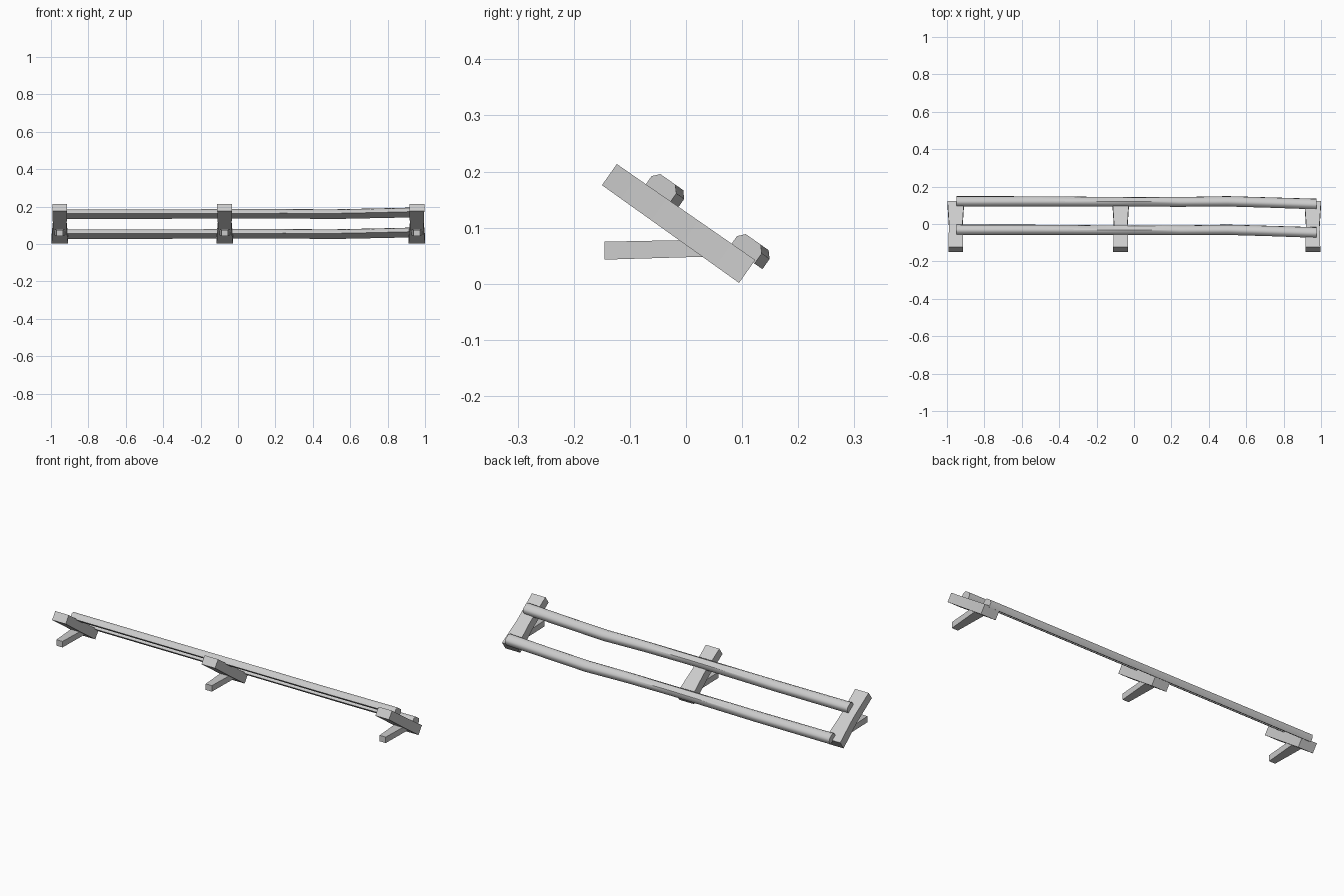
import bpy, bmesh, math
from mathutils import Vector

cube = bpy.data.objects.get("Cube")
if cube:
    bpy.data.objects.remove(cube)

grey = bpy.data.materials.new("weathered grey")
grey.use_nodes = True
grey.diffuse_color = (0.6, 0.6, 0.6, 1)
grey.node_tree.nodes["Principled BSDF"].inputs["Base Color"].default_value = (0.6, 0.6, 0.6, 1)

# Leaning frame: along the posts, and out of their upper face
TOP = Vector((0, -0.1365, 0.1945))
ALONG = Vector((0, 0.818, -0.575)).normalized()
OUT = Vector((0, 0.575, 0.818)).normalized()
SIDE = Vector((1, 0, 0))


def loft(name, rings, section, u, v, angle):
    """Skin rings of (centre, half width, half height) with a unit section."""
    bm = bmesh.new()
    loops = [[bm.verts.new(c + u * (a * w) + v * (b * h)) for a, b in section]
             for c, w, h in rings]
    n = len(section)
    for one, two in zip(loops, loops[1:]):
        for i in range(n):
            j = (i + 1) % n
            bm.faces.new((one[i], one[j], two[j], two[i]))
    bm.faces.new(loops[0])
    bm.faces.new(loops[-1])
    bmesh.ops.recalc_face_normals(bm, faces=bm.faces)
    mesh = bpy.data.meshes.new(name)
    bm.to_mesh(mesh)
    bm.free()
    mesh.materials.append(grey)
    obj = bpy.data.objects.new(name, mesh)
    bpy.context.collection.objects.link(obj)
    bpy.ops.object.select_all(action="DESELECT")
    obj.select_set(True)
    bpy.context.view_layer.objects.active = obj
    bpy.ops.object.shade_smooth_by_angle(angle=math.radians(angle))


square = [(-1, -1), (1, -1), (1, 1), (-1, 1)]
chamfered = [(-1, -1), (1, -1), (1, 0.3), (0.6, 1), (-0.6, 1), (-1, 0.3)]

# Leaning posts, each with a prop underneath
for label, x in (("right", -0.953), ("middle", -0.071), ("left", 0.956)):
    base = TOP + SIDE * x
    post = [(base, 0.040, 0.023), (base + ALONG * 0.15, 0.036, 0.024),
            (base + ALONG * 0.3, 0.044, 0.025)]
    loft(label + "_post", post, square, SIDE, OUT, 40)
    prop = [(Vector((x, -0.145, 0.059)), 0.018, 0.016),
            (Vector((x, 0.06, 0.064)), 0.03, 0.015)]
    loft(label + "_prop", prop, square, SIDE, Vector((0, 0, 1)), 40)

# Slightly bowed rails lying on the posts: (x, shift along the post, half width)
bow = [(-0.95, 0.004, 0.026), (-0.5, 0.004, 0.025), (0, 0.0, 0.023),
       (0.25, 0.0, 0.024), (0.5, 0.004, 0.026), (0.75, -0.005, 0.026),
       (0.975, -0.014, 0.027)]
for label, place in (("upper_rail", 0.104), ("lower_rail", 0.290)):
    rings = [(TOP + SIDE * x + ALONG * (place + s) + OUT * 0.036, w, 0.017)
             for x, s, w in bow]
    loft(label, rings, chamfered, ALONG, OUT, 50)
